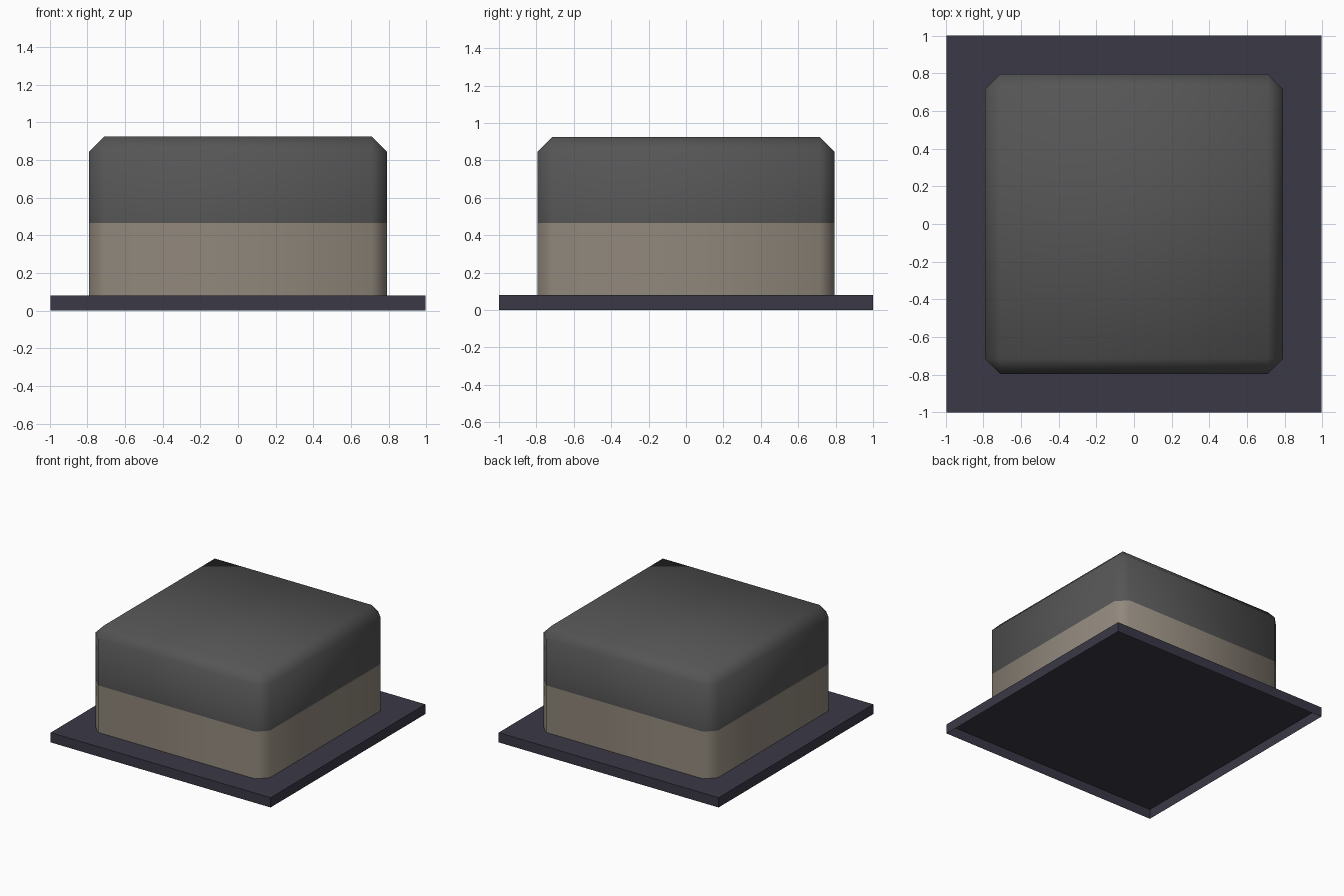
import bpy, bmesh
from mathutils import Matrix, Vector

if "Cube" in bpy.data.objects:
    bpy.data.objects.remove(bpy.data.objects["Cube"])


def material(name, rgb):
    lin = [((c / 255 + 0.055) / 1.055) ** 2.4 for c in rgb]
    m = bpy.data.materials.new(name)
    m.diffuse_color = (*lin, 1)
    m.use_nodes = True
    m.node_tree.nodes["Principled BSDF"].inputs["Base Color"].default_value = m.diffuse_color
    return m


def box(bm, hx, hy, z0, z1):
    # Box with its underside left open
    bmesh.ops.create_cube(bm, size=1, matrix=Matrix.Translation((0, 0, (z0 + z1) / 2))
                          @ Matrix.Diagonal((2 * hx, 2 * hy, z1 - z0, 1)))
    bm.normal_update()
    bmesh.ops.delete(bm, geom=[f for f in bm.faces if f.normal.z < -0.9],
                     context='FACES_ONLY')


def finish(bm, name, mats, smooth):
    me = bpy.data.meshes.new(name)
    for f in bm.faces:
        f.smooth = smooth
    bm.to_mesh(me)
    bm.free()
    for m in mats:
        me.materials.append(m)
    ob = bpy.data.objects.new(name, me)
    bpy.context.collection.objects.link(ob)


slate = material("dark_slate", (58, 56, 70))
charcoal = material("charcoal", (85, 85, 85))
taupe = material("taupe", (145, 136, 124))

# Base plate: shallow tray, open below
bm = bmesh.new()
box(bm, 0.995, 1.0, 0, 0.08)
finish(bm, "base_plate", [slate], False)

# Block: chamfered upright and top edges
bm = bmesh.new()
box(bm, 0.79, 0.795, 0.08, 0.925)
edges = [e for e in bm.edges if not e.is_boundary]
bmesh.ops.bevel(bm, geom=edges, offset=0.08, segments=1, affect='EDGES',
                clamp_overlap=True)
# Two-tone split at mid height
split = 0.465
bmesh.ops.bisect_plane(bm, geom=bm.verts[:] + bm.edges[:] + bm.faces[:],
                       plane_co=Vector((0, 0, split)), plane_no=Vector((0, 0, 1)))
for f in bm.faces:
    f.material_index = 0 if f.calc_center_median().z > split else 1
finish(bm, "block", [charcoal, taupe], True)
